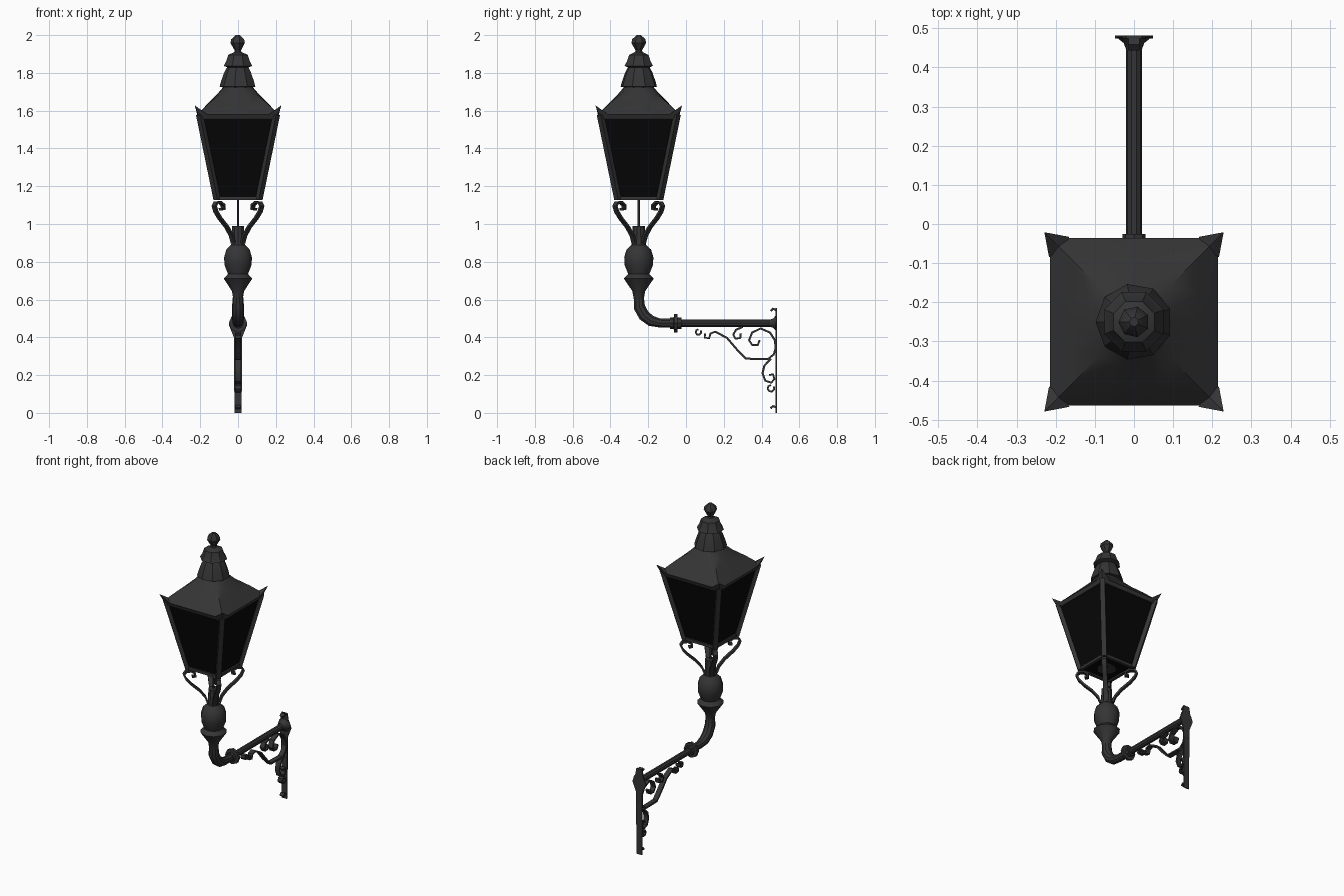
import bpy, bmesh, math
from mathutils import Vector, Matrix

cube = bpy.data.objects.get("Cube")
if cube:
    bpy.data.objects.remove(cube, do_unlink=True)

LAMP_Y = -0.25
DIAGONALS = [math.radians(45 + 90 * i) for i in range(4)]


def material(name, value, rough):
    m = bpy.data.materials.new(name)
    m.use_nodes = True
    color = (value, value, value, 1)
    m.diffuse_color = color
    shader = m.node_tree.nodes["Principled BSDF"]
    shader.inputs["Base Color"].default_value = color
    shader.inputs["Roughness"].default_value = rough
    return m


iron = material("dark iron", 0.035, 0.6)
glass = material("black glass", 0.002, 0.5)


def finish(name, bm, mat=iron, smooth=35):
    bmesh.ops.recalc_face_normals(bm, faces=bm.faces)
    mesh = bpy.data.meshes.new(name)
    bm.to_mesh(mesh)
    bm.free()
    mesh.materials.append(mat)
    ob = bpy.data.objects.new(name, mesh)
    bpy.context.collection.objects.link(ob)
    bpy.ops.object.select_all(action='DESELECT')
    ob.select_set(True)
    bpy.context.view_layer.objects.active = ob
    bpy.ops.object.shade_smooth_by_angle(angle=math.radians(smooth))
    return ob


def loft(name, rings, mat=iron, smooth=35):
    """Skin a list of equal point rings and cap both ends."""
    bm = bmesh.new()
    rows = [[bm.verts.new(p) for p in ring] for ring in rings]
    n = len(rows[0])
    for low, high in zip(rows, rows[1:]):
        for i in range(n):
            j = (i + 1) % n
            bm.faces.new((low[i], low[j], high[j], high[i]))
    bm.faces.new(rows[0])
    bm.faces.new(rows[-1])
    return finish(name, bm, mat, smooth)


def lathe(name, profile, sides=10, smooth=35):
    """Turn (radius, height) pairs about the lantern axis."""
    steps = [math.tau * (i + 0.5) / sides for i in range(sides)]
    return loft(name, [[(r * math.cos(a), LAMP_Y + r * math.sin(a), z) for a in steps]
                       for r, z in profile], smooth=smooth)


def sweep(name, path, side, section, scale=None, smooth=35):
    """Sweep a section along a planar path; side is normal to that plane."""
    path, side = [Vector(p) for p in path], Vector(side)
    rings = []
    for i, p in enumerate(path):
        t = (path[min(i + 1, len(path) - 1)] - path[max(i - 1, 0)]).normalized()
        up = side.cross(t)
        s = scale[i] if scale else 1
        rings.append([p + (side * a + up * b) * s for a, b in section])
    return loft(name, rings, smooth=smooth)


def rect(w, h):
    return [(-w, -h), (w, -h), (w, h), (-w, h)]


def circle(r, n=10):
    return [(r * math.cos(math.tau * i / n), r * math.sin(math.tau * i / n)) for i in range(n)]


def square(h, z):
    return [(x * h, LAMP_Y + y * h, z) for x, y in ((-1, -1), (1, -1), (1, 1), (-1, 1))]


def hull(name, points):
    bm = bmesh.new()
    for p in points:
        bm.verts.new(p)
    bmesh.ops.convex_hull(bm, input=bm.verts)
    return finish(name, bm, smooth=20)


# Lantern glazing and floor
loft("glass_body", [square(0.106, 1.137), square(0.2, 1.572)], glass, 10)
lathe("burner_base", [(0.06, 1.128), (0.05, 1.145)], 8)

# Roof blending from square eaves to a round neck
roof = []
for half, z, blend in ((0.206, 1.562, 0), (0.214, 1.58, 0), (0.158, 1.64, 0.12),
                       (0.108, 1.69, 0.5), (0.07, 1.735, 1)):
    ring = []
    for i in range(16):
        a = math.tau * i / 16
        c, s = math.cos(a), math.sin(a)
        r = half * (blend + (1 - blend) / max(abs(c), abs(s)))
        ring.append((r * c, LAMP_Y + r * s, z))
    roof.append(ring)
loft("roof", roof, smooth=40)

# Stacked vent caps and finial
lathe("lower_vent_cap", [(0.07, 1.722), (0.098, 1.727), (0.09, 1.755), (0.072, 1.805),
                         (0.055, 1.835)], 9)
lathe("upper_vent_cap", [(0.05, 1.825), (0.082, 1.837), (0.068, 1.86), (0.056, 1.895),
                         (0.022, 1.91)], 8)
lathe("finial", [(0.022, 1.9), (0.018, 1.92), (0.04, 1.958), (0.036, 1.978), (0.012, 2.0)], 7)

# Corner bars, roof ears and lower scroll brackets on the four diagonals
SCROLL = [(0.035, 0.9), (0.05, 0.94), (0.085, 0.985), (0.135, 1.03), (0.165, 1.065),
          (0.178, 1.095), (0.165, 1.113), (0.135, 1.115), (0.112, 1.1), (0.11, 1.08),
          (0.13, 1.078)]
EAR = [(0.195, 0.195, 1.535), (0.229, 0.229, 1.628), (0.165, 0.217, 1.582),
       (0.217, 0.165, 1.582), (0.185, 0.185, 1.595)]
for k, a in enumerate(DIAGONALS):
    out = Vector((math.cos(a), math.sin(a), 0))
    side = (-out.y, out.x, 0)
    base = Vector((0, LAMP_Y, 0))

    def at(r, z):
        return base + out * r + Vector((0, 0, z))

    sweep(f"corner_bar_{k}", [at(0.157, 1.13), at(0.288, 1.58)], side, rect(0.015, 0.012))
    spin = Matrix.Rotation(a - math.pi / 4, 3, 'Z')
    hull(f"roof_ear_{k}", [base + spin @ Vector(p) for p in EAR])
    sweep(f"scroll_bracket_{k}", [at(r, z) for r, z in SCROLL], side, rect(0.014, 0.006))

# Bottom and top rails on each side
for k in range(4):
    a = math.pi / 2 * k
    out = Vector((math.cos(a), math.sin(a), 0))
    along = Vector((-out.y, out.x, 0))
    for label, d, z, w in (("bottom", 0.109, 1.137, 0.009), ("top", 0.198, 1.565, 0.008)):
        mid = Vector((0, LAMP_Y, z)) + out * d
        sweep(f"{label}_rail_{k}", [mid - along * d, mid + along * d], out, rect(w, w))

# Gas rod and turned stem
lathe("gas_rod", [(0.006, 0.97), (0.006, 1.14)], 6)
lathe("stem", [(0.026, 0.6), (0.034, 0.645), (0.08, 0.712), (0.056, 0.735), (0.076, 0.785),
               (0.077, 0.825), (0.065, 0.865), (0.038, 0.89), (0.034, 0.925), (0.032, 0.99)], 10)

# Elbow, arm and coupling
X = (1, 0, 0)
sweep("elbow", [(0, y, z) for y, z in ((-0.25, 0.62), (-0.247, 0.56), (-0.222, 0.515),
      (-0.185, 0.487), (-0.14, 0.476), (-0.06, 0.475))], X, circle(1),
      [0.027, 0.032, 0.032, 0.03, 0.025, 0.024])
sweep("arm", [(0, -0.07, 0.475), (0, 0.475, 0.475)], X, circle(0.02))
sweep("coupling", [(0, y, 0.475) for y in (-0.085, -0.065, -0.064, -0.046, -0.045, -0.025)],
      X, circle(1, 8), [0.03, 0.03, 0.049, 0.049, 0.03, 0.03])

# Wall plate, widest where the arm meets it
PLATE = ((0.019, 0.0), (0.022, 0.4), (0.048, 0.465), (0.03, 0.5), (0.02, 0.555))
outline = [(w, z) for w, z in PLATE] + [(-w, z) for w, z in reversed(PLATE)]
loft("wall_plate", [[(x, y, z) for x, z in outline] for y in (0.474, 0.481)])
sweep("arm_flange", [(0, y, 0.475) for y in (0.445, 0.462, 0.478)], X, circle(1),
      [0.02, 0.026, 0.046])

# Flat strip ironwork beneath the arm, as (y, z) paths
STRIPS = {
    "brace_strip": [(0.1, 0.42), (0.1, 0.398), (0.122, 0.395), (0.13, 0.42), (0.155, 0.43),
                    (0.217, 0.397), (0.27, 0.335), (0.317, 0.287), (0.434, 0.285),
                    (0.465, 0.31), (0.476, 0.345)],
    "large_scroll": [(0.476, 0.34), (0.47, 0.385), (0.445, 0.425), (0.395, 0.447),
                     (0.35, 0.425), (0.334, 0.385), (0.35, 0.36), (0.38, 0.36), (0.39, 0.385)],
    "small_scroll": [(0.3, 0.455), (0.265, 0.44), (0.25, 0.415), (0.262, 0.392),
                     (0.288, 0.397), (0.29, 0.42)],
    "lower_scroll": [(0.45, 0.287), (0.415, 0.25), (0.405, 0.21), (0.42, 0.17),
                     (0.452, 0.16), (0.468, 0.18), (0.46, 0.205), (0.44, 0.2)],
}
for name, path in STRIPS.items():
    sweep(name, [(0, y, z) for y, z in path], X, rect(0.016, 0.0055))

# Small curls: centre y, centre z, radius
for k, (y, z, r) in enumerate(((0.066, 0.428, 0.015), (0.45, 0.13, 0.018))):
    turn = [math.pi * (0.5 + 0.28 * i) for i in range(7)]
    sweep(f"curl_{k}", [(0, y + r * math.cos(t), z + r * math.sin(t)) for t in turn],
          X, rect(0.016, 0.005))

# Rolled tips of the wall plate
for name, z in (("plate_top_tip", 0.545), ("plate_bottom_tip", 0.03)):
    sweep(name, [(0, 0.448, z - 0.006), (0, 0.46, z + 0.006), (0, 0.476, z)], X, rect(0.014, 0.006))
